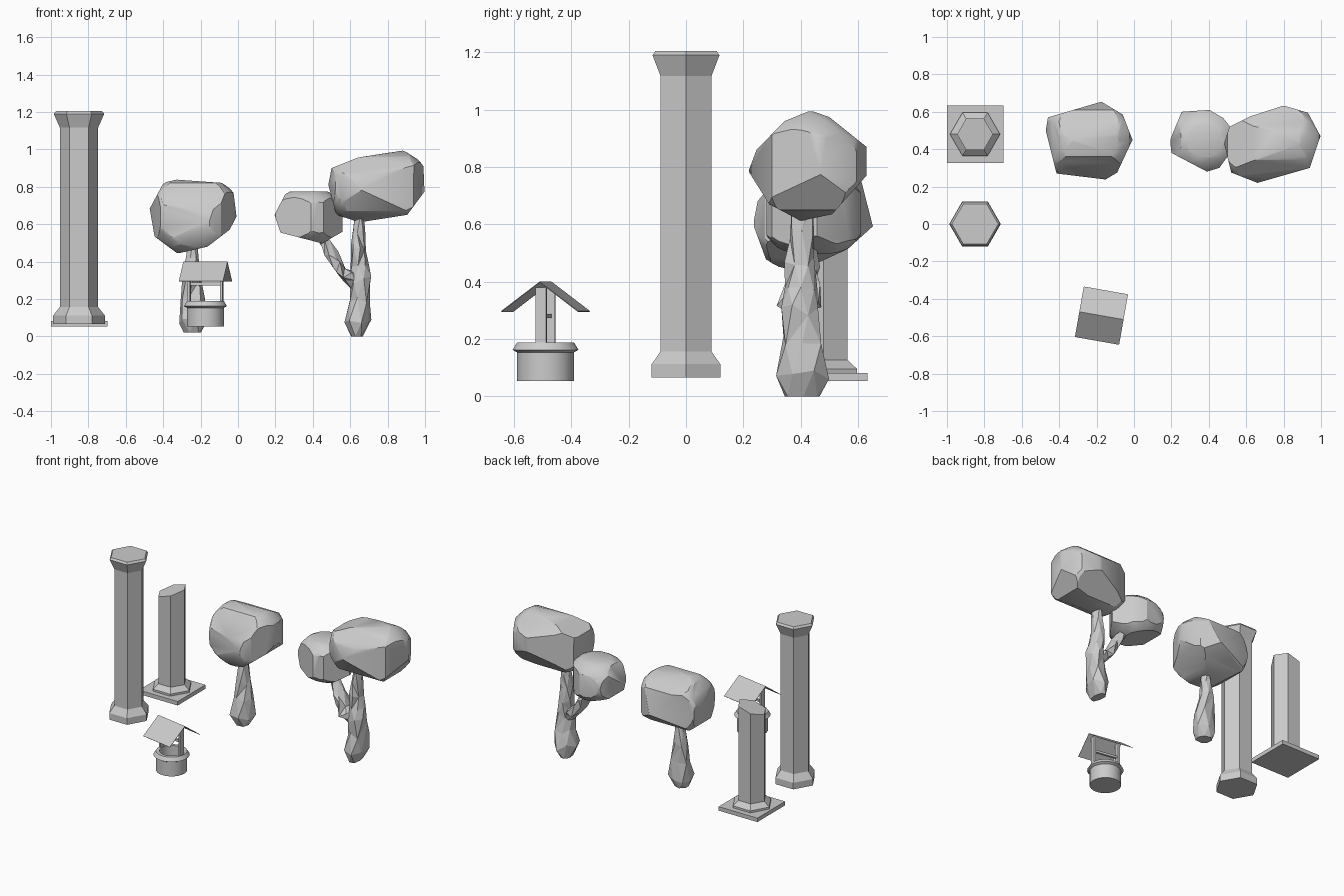
import bpy, bmesh, math, random
from mathutils import Vector

if "Cube" in bpy.data.objects:
    bpy.data.objects.remove(bpy.data.objects["Cube"])
random.seed(4)


def finish(name, bm, loc=(0, 0, 0), rot=0.0, smooth=None):
    bmesh.ops.recalc_face_normals(bm, faces=bm.faces)
    me = bpy.data.meshes.new(name)
    bm.to_mesh(me)
    bm.free()
    ob = bpy.data.objects.new(name, me)
    bpy.context.collection.objects.link(ob)
    ob.location = loc
    ob.rotation_euler.z = rot
    if smooth:
        bpy.ops.object.select_all(action='DESELECT')
        ob.select_set(True)
        bpy.context.view_layer.objects.active = ob
        bpy.ops.object.shade_smooth_by_angle(angle=math.radians(smooth))
    return ob


def skin(bm, rings, cap=True):
    n = len(rings[0])
    for a, b in zip(rings, rings[1:]):
        for i in range(n):
            j = (i + 1) % n
            bm.faces.new((a[i], a[j], b[j], b[i]))
    if cap:
        bm.faces.new(rings[0][::-1])
        bm.faces.new(rings[-1])


def lathe(name, profile, sides, loc, rot=0.0, smooth=None, slant=(0, 0)):
    """Revolved profile of (radius, z); slant tilts the last ring."""
    bm = bmesh.new()
    rings = []
    for r, z in profile:
        ang = [2 * math.pi * i / sides for i in range(sides)]
        rings.append([bm.verts.new((r * math.cos(a), r * math.sin(a), z)) for a in ang])
    for v in rings[-1]:
        v.co.z += slant[0] * v.co.x + slant[1] * v.co.y
    skin(bm, rings)
    return finish(name, bm, loc, rot, smooth)


def box(name, centre, size, loc=(0, 0, 0), rot=0.0):
    bm = bmesh.new()
    bmesh.ops.create_cube(bm, size=1)
    for v in bm.verts:
        v.co = Vector(centre) + Vector(c * s for c, s in zip(v.co, size))
    return finish(name, bm, loc, rot)


def trunk(name, sections, sides=7):
    """Gnarled tube through (x, y, z, rx, ry) sections."""
    bm = bmesh.new()
    rings = []
    for s, (x, y, z, rx, ry) in enumerate(sections):
        ring = []
        for i in range(sides):
            a = 2 * math.pi * (i + 0.5 * (s % 2)) / sides
            k = random.uniform(0.84, 1.12)
            dz = random.uniform(-.02, .02) if 0 < s < len(sections) - 1 else 0
            ring.append(bm.verts.new((x + k * rx * math.cos(a), y + k * ry * math.sin(a), z + dz)))
        rings.append(ring)
    skin(bm, rings)
    bmesh.ops.triangulate(bm, faces=bm.faces)
    return finish(name, bm)


def foliage(name, lo, hi, outlines):
    """Ellipsoid carved by convex outlines given per pair of axes."""
    lo, hi = Vector(lo), Vector(hi)
    mid, half = (lo + hi) / 2, (hi - lo) / 2
    bm = bmesh.new()
    bmesh.ops.create_icosphere(bm, subdivisions=3, radius=1.14)
    for v in bm.verts:
        v.co = mid + Vector(c * h for c, h in zip(v.co, half))
    for (a, b), pts in outlines.items():
        ca = sum(p[0] for p in pts) / len(pts)
        cb = sum(p[1] for p in pts) / len(pts)
        for p, q in zip(pts, pts[1:] + pts[:1]):
            n = Vector((0, 0, 0))
            n[a], n[b] = q[1] - p[1], p[0] - q[0]
            if n[a] * (p[0] - ca) + n[b] * (p[1] - cb) < 0:
                n.negate()
            co = mid.copy()
            co[a], co[b] = p
            bmesh.ops.bisect_plane(bm, geom=bm.verts[:] + bm.edges[:] + bm.faces[:],
                                   plane_co=co, plane_no=n.normalized(), clear_outer=True)
            rim = [e for e in bm.edges if e.is_boundary]
            if rim:
                bmesh.ops.holes_fill(bm, edges=rim, sides=0)
    pts = [v.co.copy() for v in bm.verts]
    bm.free()
    bm = bmesh.new()
    for p in pts:
        bm.verts.new(p)
    bmesh.ops.remove_doubles(bm, verts=bm.verts[:], dist=0.004)
    bmesh.ops.convex_hull(bm, input=bm.verts[:])
    loose = [v for v in bm.verts if not v.link_faces]
    bmesh.ops.delete(bm, geom=loose, context='VERTS')
    bmesh.ops.dissolve_limit(bm, angle_limit=math.radians(2), verts=bm.verts[:], edges=bm.edges[:])
    return finish(name, bm, smooth=30)


# Whole column
lathe("tall_column", [(.138, .066), (.138, .112), (.1025, .157), (.1025, 1.117),
                      (.135, 1.19), (.124, 1.204)], 6, (-.85, 0, 0))

# Broken column on a square plinth
box("broken_column_plinth", (-.849, .48, .068), (.302, .308, .028))
lathe("broken_column", [(.134, .08), (.134, .096), (.096, .127), (.096, .765)],
      6, (-.85, .48, 0), slant=(.3, .12))

# Well: hollow stone ring, posts, axle and thin gabled roof
WELL, TURN = (-.174, -.49, 0), math.radians(-10)
lathe("well_wall", [(.1, .053), (.1, .153), (.116, .162), (.1, .188), (.078, .188), (.078, .1)],
      20, WELL, TURN, smooth=25)
for side, label in ((-1, "left"), (1, "right")):
    box(label + "_well_post", (side * .088, 0, .28), (.014, .038, .2), WELL, TURN)
box("well_axle", (0, 0, .28), (.176, .015, .015), WELL, TURN)
bm = bmesh.new()
rows = [[bm.verts.new((x, y, z)) for x in (-.12, .12)]
        for y, z in ((-.137, .297), (0, .4), (.137, .297))]
for a, b in zip(rows, rows[1:]):
    bm.faces.new((a[0], a[1], b[1], b[0]))
roof = finish("well_roof", bm, WELL, TURN)
sol = roof.modifiers.new("thickness", 'SOLIDIFY')
sol.thickness = .003

# Single-crown tree
trunk("small_tree_trunk", [(-.247, .40, .022, .055, .05), (-.243, .40, .08, .082, .077),
                           (-.245, .405, .2, .066, .062), (-.247, .41, .32, .052, .05),
                           (-.247, .415, .43, .036, .036), (-.247, .42, .52, .03, .03)])
foliage("small_tree_crown", (-.472, .234, .443), (-.008, .654, .838), {
    (0, 1): [(-.472, .50), (-.46, .57), (-.174, .654), (-.06, .585), (-.008, .45),
             (-.09, .275), (-.152, .238), (-.414, .27)],
    (0, 2): [(-.472, .683), (-.398, .822), (-.328, .838), (-.03, .817), (-.008, .64),
             (-.045, .57), (-.163, .48), (-.323, .443), (-.446, .534)],
    (1, 2): [(.234, .6), (.25, .68), (.36, .82), (.45, .84), (.61, .757), (.652, .593),
             (.563, .513), (.47, .47), (.34, .443), (.28, .475)]})

# Forked tree
trunk("forked_tree_trunk", [(.635, .41, 0, .035, .065), (.643, .405, .08, .07, .087),
                            (.65, .405, .19, .062, .077), (.66, .40, .3, .06, .07),
                            (.652, .40, .39, .05, .062), (.643, .40, .47, .042, .055),
                            (.645, .405, .56, .032, .042), (.65, .405, .66, .024, .034)])
trunk("forked_tree_branch", [(.655, .40, .24, .04, .04), (.61, .40, .285, .055, .06),
                             (.575, .395, .33, .055, .08), (.535, .405, .38, .045, .06),
                             (.495, .415, .44, .04, .05), (.455, .425, .52, .033, .035)])
foliage("forked_tree_low_crown", (.193, .28, .497), (.563, .61, .775), {
    (0, 1): [(.193, .45), (.255, .60), (.403, .61), (.48, .565), (.565, .45), (.456, .30),
             (.39, .28), (.20, .38)],
    (0, 2): [(.195, .65), (.26, .775), (.49, .775), (.56, .70), (.56, .56), (.45, .497),
             (.227, .555)]})
foliage("forked_tree_high_crown", (.482, .218, .61), (.997, .633, .995), {
    (0, 1): [(.482, .43), (.51, .52), (.62, .575), (.80, .633), (.93, .595), (.997, .47),
             (.94, .30), (.66, .22), (.52, .275)],
    (0, 2): [(.483, .81), (.50, .90), (.64, .956), (.885, .995), (.99, .945), (.997, .774),
             (.905, .65), (.65, .61), (.525, .65)],
    (1, 2): [(.218, .785), (.246, .86), (.344, .96), (.435, .997), (.50, .974), (.63, .87),
             (.63, .77), (.51, .635), (.40, .612), (.29, .67)]})
